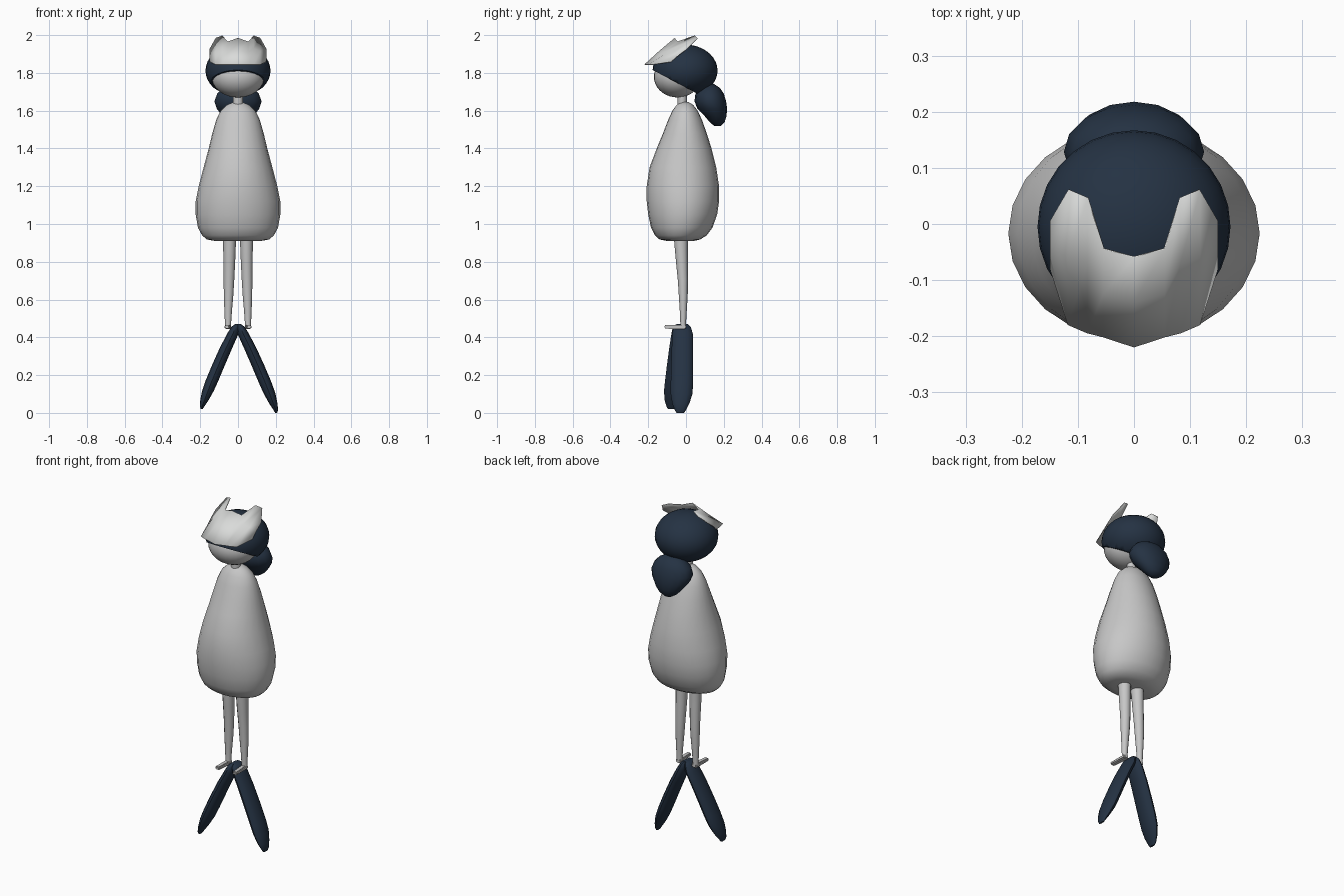
import bpy, bmesh, math
from mathutils import Vector


def material(name, rgb):
    m = bpy.data.materials.new(name)
    m.diffuse_color = (*rgb, 1)
    return m


GREY = material("light grey", (0.57, 0.57, 0.57))
WHITE = material("soft white", (0.70, 0.71, 0.70))
NAVY = material("dark navy", (0.018, 0.032, 0.056))


def finish(name, bm, mat, angle=50):
    bmesh.ops.recalc_face_normals(bm, faces=bm.faces)
    me = bpy.data.meshes.new(name)
    bm.to_mesh(me)
    bm.free()
    me.materials.append(mat)
    ob = bpy.data.objects.new(name, me)
    bpy.context.collection.objects.link(ob)
    bpy.ops.object.select_all(action='DESELECT')
    ob.select_set(True)
    bpy.context.view_layer.objects.active = ob
    bpy.ops.object.shade_smooth_by_angle(angle=math.radians(angle))
    return ob


def loft(name, rings, mat, n=20, side=1, angle=50):
    """Stack of ellipses: (z, centre x, half width, y front, y back)."""
    bm = bmesh.new()
    loops = []
    for z, cx, w, y0, y1 in rings:
        loops.append([bm.verts.new((side * (cx + w * math.cos(a)),
                                    (y0 + y1) / 2 + (y1 - y0) / 2 * math.sin(a), z))
                      for a in (2 * math.pi * i / n for i in range(n))])
    for a, b in zip(loops, loops[1:]):
        for i in range(n):
            j = (i + 1) % n
            bm.faces.new((a[i], a[j], b[j], b[i]))
    bm.faces.new(loops[0])
    bm.faces.new(loops[-1])
    return finish(name, bm, mat, angle)


def ellipsoid(name, centre, radii, mat, cut=None):
    bm = bmesh.new()
    bmesh.ops.create_uvsphere(bm, u_segments=28, v_segments=18, radius=1)
    for v in bm.verts:
        v.co = Vector(c + r * p for c, r, p in zip(centre, radii, v.co))
    if cut:
        res = bmesh.ops.bisect_plane(bm, geom=bm.verts[:] + bm.edges[:] + bm.faces[:],
                                     plane_co=cut[0], plane_no=cut[1], clear_inner=True)
        edges = [e for e in res["geom_cut"] if isinstance(e, bmesh.types.BMEdge)]
        bmesh.ops.edgeloop_fill(bm, edges=edges)
    return finish(name, bm, mat)


# pear-shaped body
loft("body", [
    (0.91, 0, 0.12, -0.10, 0.04), (0.918, 0, 0.165, -0.14, 0.075),
    (0.94, 0, 0.19, -0.165, 0.11), (0.98, 0, 0.212, -0.185, 0.14),
    (1.05, 0, 0.224, -0.20, 0.165), (1.12, 0, 0.224, -0.208, 0.175),
    (1.20, 0, 0.208, -0.208, 0.175), (1.30, 0, 0.182, -0.193, 0.16),
    (1.40, 0, 0.155, -0.155, 0.135), (1.48, 0, 0.136, -0.122, 0.11),
    (1.55, 0, 0.116, -0.095, 0.085), (1.60, 0, 0.092, -0.072, 0.062),
    (1.63, 0, 0.06, -0.05, 0.038), (1.645, 0, 0.025, -0.03, 0.015)], GREY, 24)

# neck and head
loft("neck", [(1.60, 0, 0.027, -0.045, 0.005), (1.70, 0, 0.027, -0.045, 0.005)], GREY, 12)
ellipsoid("head", (0, -0.045, 1.78), (0.14, 0.125, 0.11), GREY)

# hair cap, cut along a slanted hairline, and ponytail
ellipsoid("hair", (0, -0.005, 1.812), (0.172, 0.172, 0.138), NAVY,
          cut=((0, -0.17, 1.812), (0, 0.09, 0.17)))
loft("ponytail", [
    (1.74, 0, 0.04, 0.10, 0.15), (1.72, 0, 0.08, 0.075, 0.18),
    (1.69, 0, 0.11, 0.05, 0.20), (1.65, 0, 0.125, 0.045, 0.212),
    (1.61, 0, 0.112, 0.06, 0.218), (1.57, 0, 0.083, 0.10, 0.214),
    (1.54, 0, 0.055, 0.125, 0.205), (1.52, 0, 0.025, 0.148, 0.185)], NAVY, 16)

# raised mask with two pointed corners: columns of (y, z) from front to back
columns = [
    (0.00, (-0.22, 1.845), (-0.14, 1.918), (-0.06, 1.985)),
    (0.055, (-0.202, 1.845), (-0.125, 1.91), (-0.045, 1.966)),
    (0.083, (-0.195, 1.845), (-0.07, 1.93), (0.045, 1.998)),
    (0.118, (-0.18, 1.845), (-0.06, 1.915), (0.06, 1.985)),
    (0.15, (-0.08, 1.86), (-0.04, 1.895), (0.005, 1.928))]
full = [(-c[0],) + c[1:] for c in reversed(columns[1:])] + columns
bm = bmesh.new()
grid = [[bm.verts.new((c[0], y, z)) for y, z in c[1:]] for c in full]
for a, b in zip(grid, grid[1:]):
    for k in range(2):
        bm.faces.new((a[k], b[k], b[k + 1], a[k + 1]))
mask = finish("mask", bm, WHITE, 40)
mod = mask.modifiers.new("thickness", 'SOLIDIFY')
mod.thickness = 0.004

# legs and feet
for side, label in ((1, "right"), (-1, "left")):
    loft(label + "_leg", [
        (1.00, 0.045, 0.036, -0.066, 0.012), (0.90, 0.045, 0.034, -0.062, 0.010),
        (0.80, 0.046, 0.031, -0.053, 0.010), (0.70, 0.048, 0.028, -0.043, 0.011),
        (0.62, 0.050, 0.025, -0.038, 0.009), (0.54, 0.052, 0.020, -0.033, 0.004),
        (0.47, 0.053, 0.016, -0.030, 0.000), (0.45, 0.053, 0.016, -0.030, 0.000)],
        GREY, 12, side)
    bm = bmesh.new()
    bmesh.ops.create_cube(bm, size=1)
    for v in bm.verts:
        front = v.co.y < 0
        v.co = Vector((side * (0.052 + (0.006 if front else 0)) + v.co.x * (0.028 if front else 0.032),
                       -0.115 if front else 0.0,
                       0.455 + v.co.z * (0.018 if front else 0.024)))
    bmesh.ops.bevel(bm, geom=bm.edges[:], offset=0.005, segments=2, affect='EDGES')
    finish(label + "_foot", bm, GREY)

# tail flukes splaying outward; the left one swings slightly forward
fluke = [
    (0.47, 0.006, 0.010, -0.05, 0.01), (0.455, 0.014, 0.022, -0.068, 0.025),
    (0.42, 0.027, 0.030, -0.072, 0.036), (0.34, 0.066, 0.033, -0.076, 0.038),
    (0.25, 0.106, 0.034, -0.079, 0.038), (0.16, 0.144, 0.034, -0.081, 0.038),
    (0.10, 0.168, 0.031, -0.081, 0.034), (0.05, 0.187, 0.022, -0.073, 0.018),
    (0.015, 0.200, 0.012, -0.06, 0.0), (0.0, 0.202, 0.005, -0.05, -0.01)]
loft("right_fluke", fluke, NAVY, 12, 1)
swung = []
for z, cx, w, y0, y1 in fluke:
    t = 1 - z / 0.47
    swung.append((z + 0.02 * t, cx * 0.95, w, y0 - 0.045 * t, y1 - 0.045 * t))
loft("left_fluke", swung, NAVY, 12, -1)
